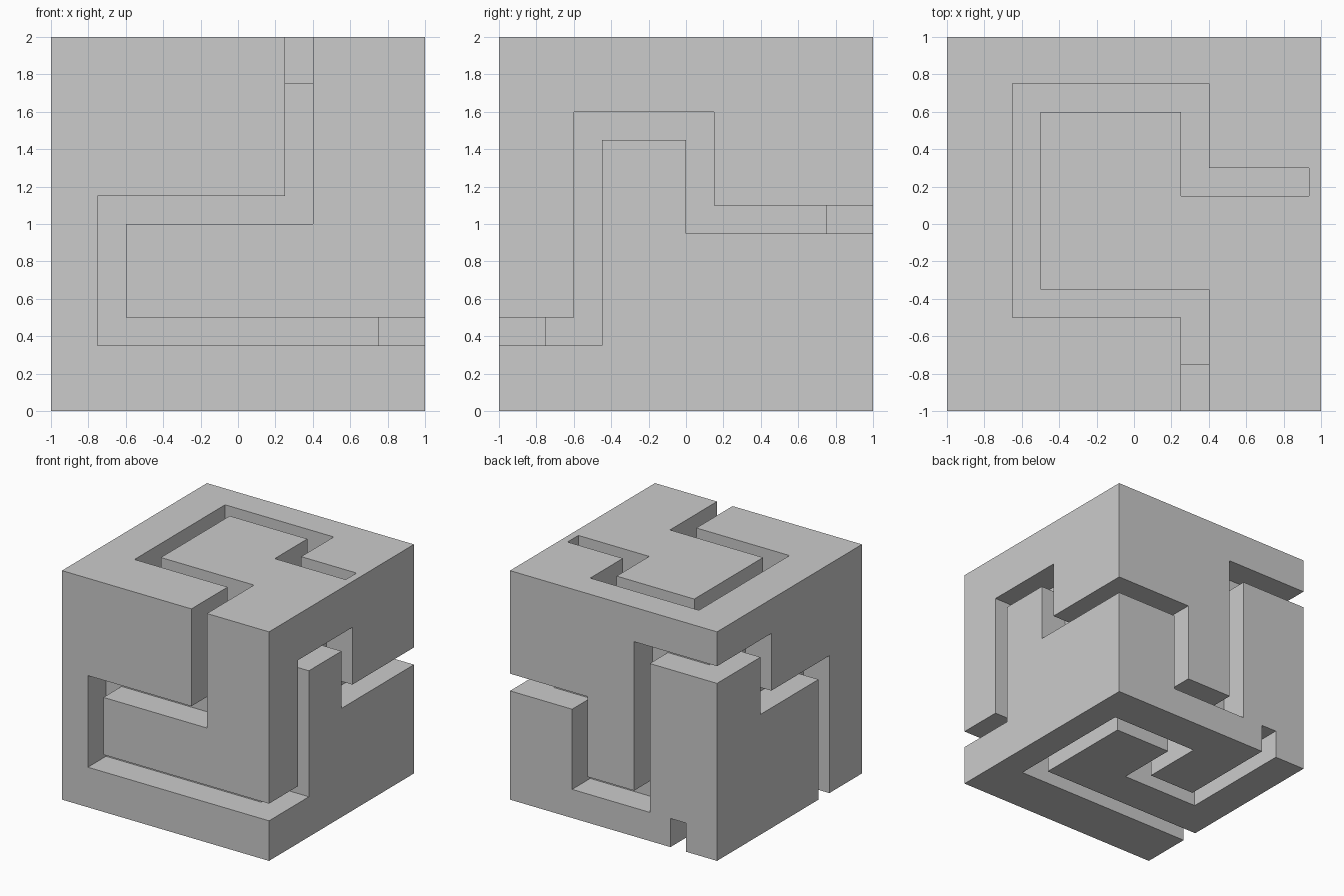
import bpy, bmesh
from mathutils import Vector

if "Cube" in bpy.data.objects:
    bpy.data.objects.remove(bpy.data.objects["Cube"])

HALF_W = 0.075    # half the groove width
DEPTH = 0.25      # groove depth
OUT = 0.1         # how far cutters poke out of the cube


def outline(path):
    """Closed mitred outline around an axis-aligned centre line."""
    pts = [Vector(p) for p in path]
    normals = []
    for a, b in zip(pts, pts[1:]):
        d = (b - a).normalized()
        normals.append(Vector((-d.y, d.x)))
    offs = [normals[0]] + [m + n for m, n in zip(normals, normals[1:])] + [normals[-1]]
    left = [p + o * HALF_W for p, o in zip(pts, offs)]
    right = [p - o * HALF_W for p, o in zip(pts, offs)]
    return [(round(p.x, 4), round(p.y, 4)) for p in left + right[::-1]]


def groove_cutter(name, axis, surface, outward, path):
    """Extrude the groove outline through one face of the cube."""
    inner, outer = surface - outward * DEPTH, surface + outward * OUT

    def place(p, d):
        co = list(p)
        co.insert(axis, round(d, 4))
        return co

    bm = bmesh.new()
    shape = outline(path)
    low = [bm.verts.new(place(p, inner)) for p in shape]
    high = [bm.verts.new(place(p, outer)) for p in shape]
    bm.faces.new(low)
    bm.faces.new(high)
    n = len(shape)
    for i in range(n):
        j = (i + 1) % n
        bm.faces.new((low[i], low[j], high[j], high[i]))
    bmesh.ops.recalc_face_normals(bm, faces=bm.faces)
    mesh = bpy.data.meshes.new(name)
    bm.to_mesh(mesh)
    bm.free()
    ob = bpy.data.objects.new(name, mesh)
    bpy.context.collection.objects.link(ob)
    ob.hide_render = True
    return ob


# Solid cube
bpy.ops.mesh.primitive_cube_add(size=2, location=(0, 0, 1))
cube = bpy.context.object
cube.name = "grooved_cube"
bpy.ops.object.transform_apply(location=True, rotation=False, scale=False)

# Groove centre lines: name, normal axis, face position, outward sign, path
grooves = [
    ("front_groove", 1, -1, -1,
     [(.325, 2.1), (.325, 1.075), (-.675, 1.075), (-.675, .425), (1.1, .425)]),
    ("right_groove", 0, 1, 1,
     [(-1.1, .425), (-.525, .425), (-.525, 1.525), (.075, 1.525), (.075, 1.025), (1.1, 1.025)]),
    ("back_groove", 1, 1, 1,
     [(1.1, 1.025), (.325, 1.025), (.325, .325), (-.275, .325), (-.275, 1.625), (-1.1, 1.625)]),
    ("left_groove", 0, -1, -1,
     [(1.1, 1.625), (.325, 1.625), (.325, 1.125), (-.475, 1.125), (-.475, -.1)]),
    ("bottom_groove", 2, 0, -1,
     [(-1.1, -.475), (.675, -.475), (.675, .575), (-.025, .575), (-.025, .025),
      (-.625, .025), (-.625, 1.1)]),
    ("top_groove", 2, 2, 1,
     [(.325, -1.1), (.325, -.425), (-.575, -.425), (-.575, .675), (.325, .675),
      (.325, .225), (.935, .225)]),
]

# Carve each groove out of the cube
for spec in grooves:
    cutter = groove_cutter(*spec)
    mod = cube.modifiers.new(spec[0], "BOOLEAN")
    mod.operation = "DIFFERENCE"
    mod.solver = "EXACT"
    mod.object = cutter
    bpy.context.view_layer.objects.active = cube
    bpy.ops.object.modifier_apply(modifier=mod.name)
    bpy.data.objects.remove(cutter, do_unlink=True)
